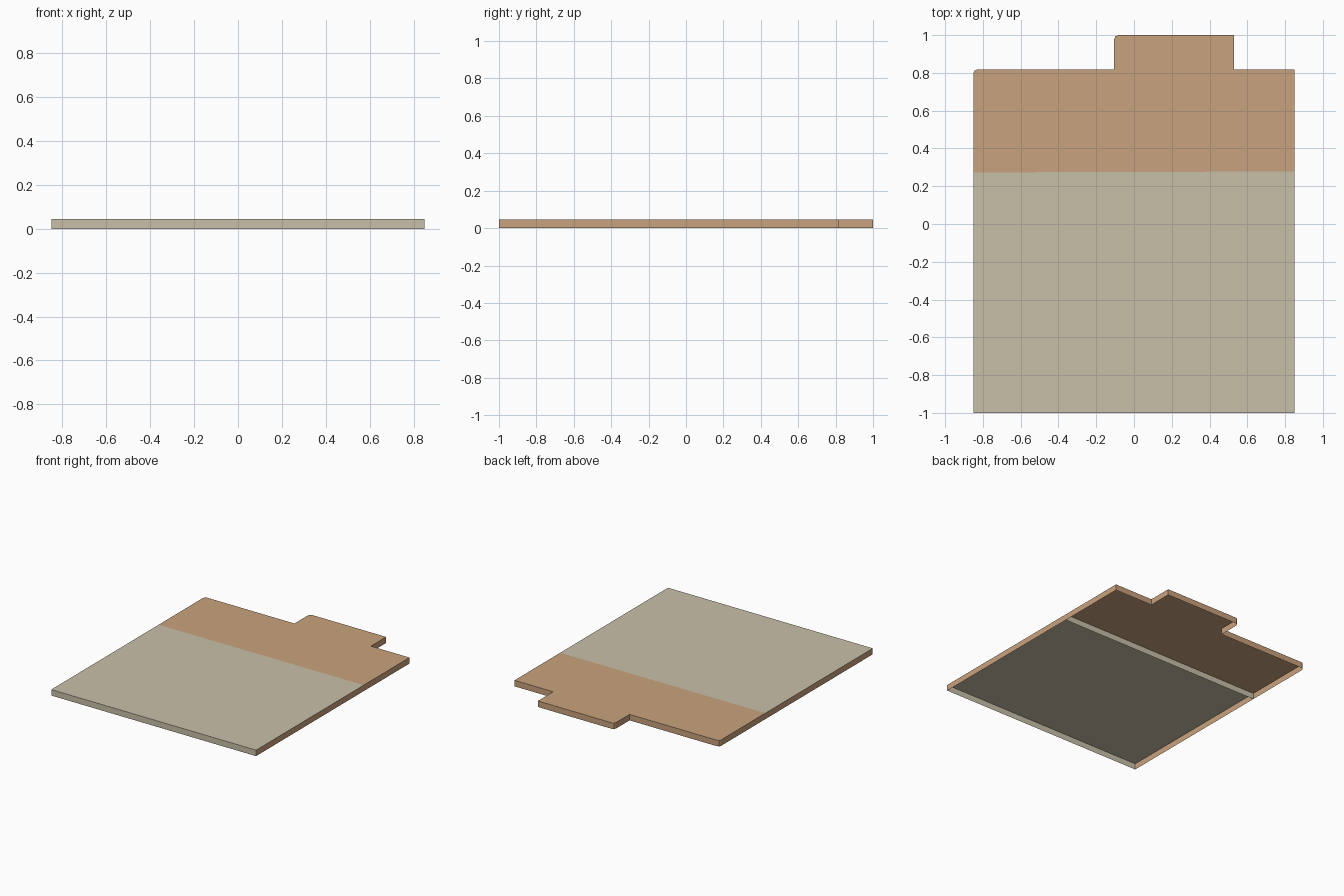
import bpy, bmesh

if "Cube" in bpy.data.objects:
    bpy.data.objects.remove(bpy.data.objects["Cube"])

H = 0.045  # slab height


def material(name, rgb):
    m = bpy.data.materials.new(name)
    m.diffuse_color = (*rgb, 1.0)
    m.use_nodes = True
    m.node_tree.nodes["Principled BSDF"].inputs["Base Color"].default_value = m.diffuse_color
    return m


TAN = material("warm tan", (0.584, 0.361, 0.205))
BEIGE = material("pale beige", (0.584, 0.527, 0.397))


def slab(name, outline, top_mat, wall_mats):
    """Open-bottomed slab; outline runs anticlockwise, wall_mats gives 0/1 or None (no wall) per edge."""
    bm = bmesh.new()
    top = [bm.verts.new((x, y, H)) for x, y in outline]
    low = [bm.verts.new((x, y, 0)) for x, y in outline]
    bm.faces.new(top).material_index = top_mat
    n = len(outline)
    for i in range(n):
        if wall_mats(i) is None:
            continue
        j = (i + 1) % n
        bm.faces.new((low[i], low[j], top[j], top[i])).material_index = wall_mats(i)
    for v in [v for v in bm.verts if not v.link_faces]:
        bm.verts.remove(v)
    me = bpy.data.meshes.new(name)
    bm.to_mesh(me)
    bm.free()
    me.materials.append(TAN)
    me.materials.append(BEIGE)
    ob = bpy.data.objects.new(name, me)
    bpy.context.collection.objects.link(ob)
    return ob


def soft_corner(x, y, r=0.022):
    """Small rounding of a back-left corner."""
    return [(x + r, y), (x + 0.3 * r, y - 0.3 * r), (x, y - r)]


L, R = (-0.85, 0.273), (0.85, 0.278)  # ends of the dividing line

# front floor: beige top, front edge and divider, tan sides
slab("front_floor", [(-0.85, -1), (0.85, -1), R, L], 1, lambda i: (1, 0, 1, 0)[i])

# back floor: tan with a stepped bay, no wall of its own along the divider
slab("back_floor",
     [L, R, (0.85, 0.819), (0.53, 0.819), (0.53, 1.0)]
     + soft_corner(-0.105, 1.0) + [(-0.105, 0.819)] + soft_corner(-0.85, 0.819),
     0, lambda i: None if i == 0 else 0)
